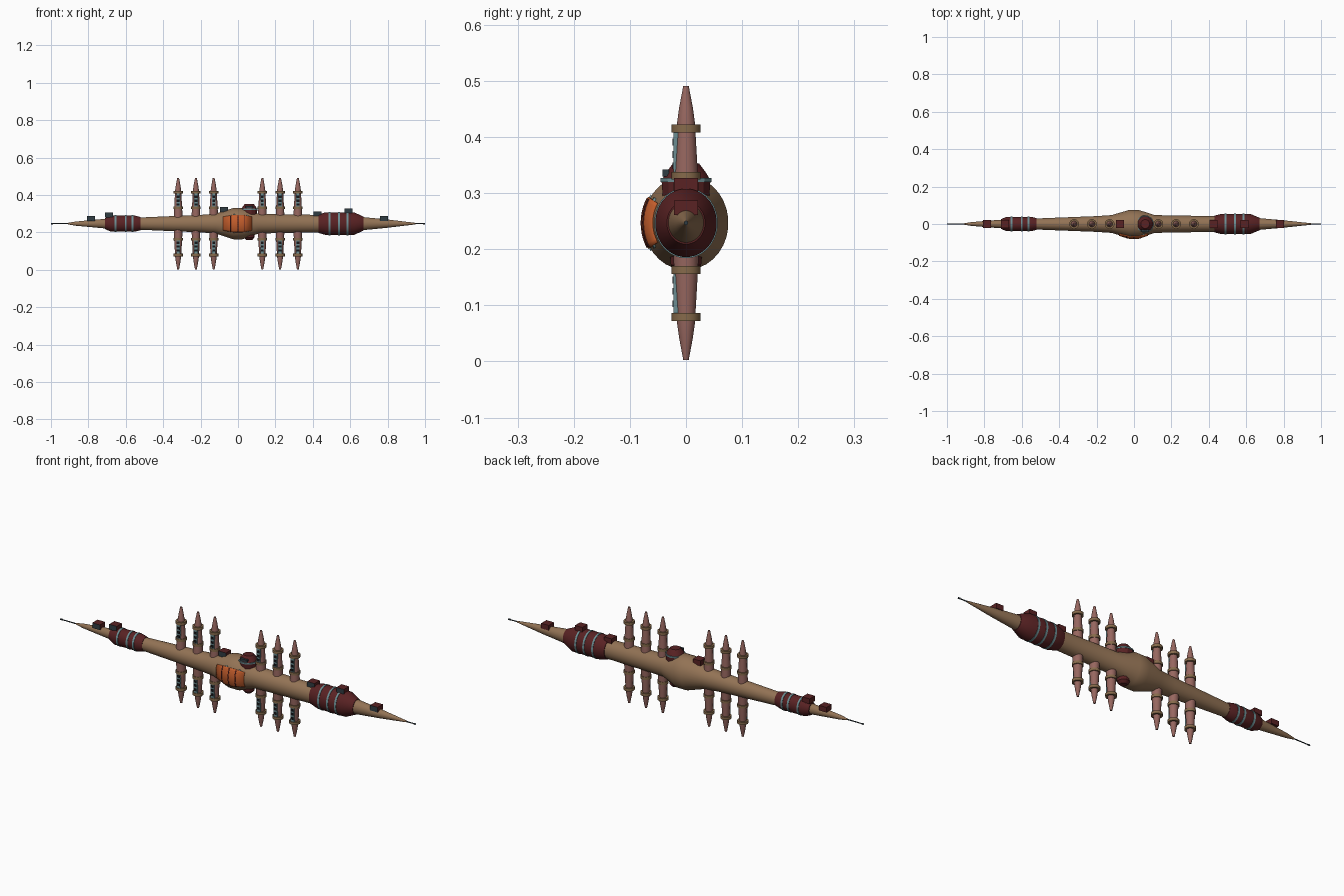
import bpy, bmesh
from math import cos, sin, pi, radians

cube = bpy.data.objects.get("Cube")
if cube:
    bpy.data.objects.remove(cube)

AXIS_Z = 0.247   # height of the hull axis
FLAT = 0.9       # hull is a little narrower than tall


def material(name, rgb):
    m = bpy.data.materials.new(name)
    m.use_nodes = True
    m.diffuse_color = (*rgb, 1)
    m.node_tree.nodes["Principled BSDF"].inputs["Base Color"].default_value = (*rgb, 1)
    return m


TAN = material("tan hull", (0.29, 0.17, 0.09))
SAND = material("sand collar", (0.24, 0.145, 0.07))
PINK = material("dusty pink", (0.31, 0.135, 0.115))
RED = material("dark red", (0.1, 0.016, 0.017))
TEAL = material("pale teal", (0.15, 0.27, 0.29))
SLATE = material("dark slate", (0.03, 0.045, 0.055))
ORANGE = material("orange", (0.55, 0.11, 0.025))
BLACK = material("black", (0.008, 0.008, 0.01))


def finish(name, bm, mats, smooth=True):
    bmesh.ops.recalc_face_normals(bm, faces=bm.faces)
    mesh = bpy.data.meshes.new(name)
    bm.to_mesh(mesh)
    bm.free()
    for m in mats:
        mesh.materials.append(m)
    ob = bpy.data.objects.new(name, mesh)
    bpy.context.collection.objects.link(ob)
    if smooth:
        bpy.ops.object.select_all(action='DESELECT')
        ob.select_set(True)
        bpy.context.view_layer.objects.active = ob
        bpy.ops.object.shade_smooth_by_angle(angle=radians(28))
    return ob


def lathe(name, profile, mat, along, origin=(0, 0, 0), sides=24, flat=1, flip=1):
    """Revolve (position, radius) pairs around x or z."""
    bm = bmesh.new()
    rings = []
    for p, r in profile:
        ring = []
        for i in range(sides):
            a = 2 * pi * (i + 0.5) / sides
            u, v = r * cos(a), r * sin(a)
            co = (p, u * flat, v) if along == "x" else (u, v, p * flip)
            ring.append(bm.verts.new([c + o for c, o in zip(co, origin)]))
        rings.append(ring)
    for a, b in zip(rings, rings[1:]):
        for i in range(sides):
            j = (i + 1) % sides
            bm.faces.new((a[i], a[j], b[j], b[i]))
    bm.faces.new(rings[0])
    bm.faces.new(rings[-1])
    return finish(name, bm, [mat])


def box(name, centre, size, mat, front=None):
    bm = bmesh.new()
    bmesh.ops.create_cube(bm, size=1)
    for v in bm.verts:
        v.co = [c + s * k for c, s, k in zip(centre, size, v.co)]
    bm.normal_update()
    for f in bm.faces:
        f.material_index = 1 if front and f.normal.y < -0.5 else 0
    return finish(name, bm, [mat, front] if front else [mat], False)


def hull_part(name, profile, mat):
    return lathe(name, profile, mat, "x", (0, 0, AXIS_Z), 32, FLAT)


# Spindle hull with a swollen middle
BULGE = [(-0.12, 0.053), (-0.025, 0.084), (0.025, 0.084), (0.11, 0.053)]
hull_part("hull", [(-0.91, 0.004), (-0.87, 0.011), (-0.72, 0.025), (-0.52, 0.033),
                   (-0.2, 0.047)] + BULGE +
          [(0.42, 0.047), (0.66, 0.036), (0.8, 0.022), (0.95, 0.004)], TAN)

# Red armour bands with teal hoops
hull_part("right_band", [(-0.71, 0.03), (-0.68, 0.043), (-0.55, 0.043), (-0.52, 0.035)], RED)
hull_part("left_band", [(0.43, 0.05), (0.47, 0.061), (0.62, 0.061), (0.67, 0.038)], RED)
for xs, r in (((-0.655, -0.6, -0.565), 0.045), ((0.49, 0.54, 0.585), 0.063)):
    for x in xs:
        hull_part("band_hoop", [(x - 0.005, r), (x + 0.005, r)], TEAL)

# Needle antennas with small knobs
for side, start in ((-1, 0.9), (1, 0.94)):
    hull_part("antenna", [(side * start, 0.003), (side * 0.995, 0.0025)], SLATE)
    hull_part("antenna_knob", [(side * 0.99, 0.004), (side, 0.004)], SLATE)


# Curved plates lying on the front of the bulge
def bulge_radius(x):
    for (x0, r0), (x1, r1) in zip(BULGE, BULGE[1:]):
        if x <= x1:
            return r0 + (r1 - r0) * (x - x0) / (x1 - x0)


def bulge_plate(name, xs, half_angle, lift, mat, steps=10):
    bm = bmesh.new()
    grid = []
    for x in xs:
        r = bulge_radius(x) + lift
        angles = [radians(half_angle) * (2 * i / steps - 1) for i in range(steps + 1)]
        row = [(x, -r * FLAT * cos(a), AXIS_Z + r * sin(a)) for a in angles]
        grid.append([bm.verts.new(c) for c in row])
    for a, b in zip(grid, grid[1:]):
        for i in range(steps):
            bm.faces.new((a[i], a[i + 1], b[i + 1], b[i]))
    ob = finish(name, bm, [mat])
    mod = ob.modifiers.new("thickness", 'SOLIDIFY')
    mod.thickness = 0.006
    mod.offset = 0


bulge_plate("orange_panel", [-0.08, -0.025, 0.025, 0.075], 32, 0.001, ORANGE)
for x in (-0.04, 0.0, 0.035):
    bulge_plate("panel_seam", [x - 0.002, x + 0.002], 30, 0.0025, RED)
for x in (-0.02, 0.05):
    bulge_plate("panel_light", [x - 0.004, x + 0.004], 36, -0.001, TEAL)

# Pylons above and below the hull
for x in (-0.32, -0.225, -0.13, 0.13, 0.225, 0.32):
    for flip in (1, -1):
        at = (x, 0, AXIS_Z)
        word = "upper" if flip > 0 else "lower"
        lathe(word + "_pylon", [(0.02, 0.024), (0.08, 0.022), (0.165, 0.017), (0.18, 0.016),
                                (0.205, 0.0125), (0.244, 0.005)], PINK, "z", at, 16, 1, flip)
        for z, r in ((0.084, 0.026), (0.168, 0.026)):
            lathe(word + "_collar", [(z - 0.007, r), (z + 0.007, r)], SAND, "z", at, 16, 1, flip)
        box(word + "_window_strip", (x, -0.0175, AXIS_Z + flip * 0.126),
            (0.02, 0.009, 0.07), TEAL)
        for z in (0.102, 0.122, 0.144):
            box(word + "_window", (x, -0.0215, AXIS_Z + flip * z), (0.015, 0.005, 0.012), BLACK)

# Box housings along the spine, dark glass on the front
for x, z in ((-0.785, 0.275), (-0.69, 0.293), (-0.075, 0.322),
             (0.425, 0.3), (0.59, 0.314), (0.78, 0.274)):
    box("spine_box", (x, 0, z), (0.042, 0.042, 0.026), RED, SLATE)

# Domed turret on top with a teal rim, smaller one beneath
lathe("top_turret", [(0.28, 0.042), (0.322, 0.045), (0.335, 0.038), (0.353, 0.024)],
      RED, "z", (0.06, 0, 0), 12)
lathe("turret_rim", [(0.32, 0.047), (0.327, 0.047)], TEAL, "z", (0.06, 0, 0), 12)
box("turret_window", (0.06, -0.036, 0.336), (0.04, 0.012, 0.012), SLATE)
lathe("bottom_turret", [(0.05, 0.03), (0.075, 0.028), (0.088, 0.016)], RED, "z",
      (0.06, 0, AXIS_Z), 12, 1, -1)
